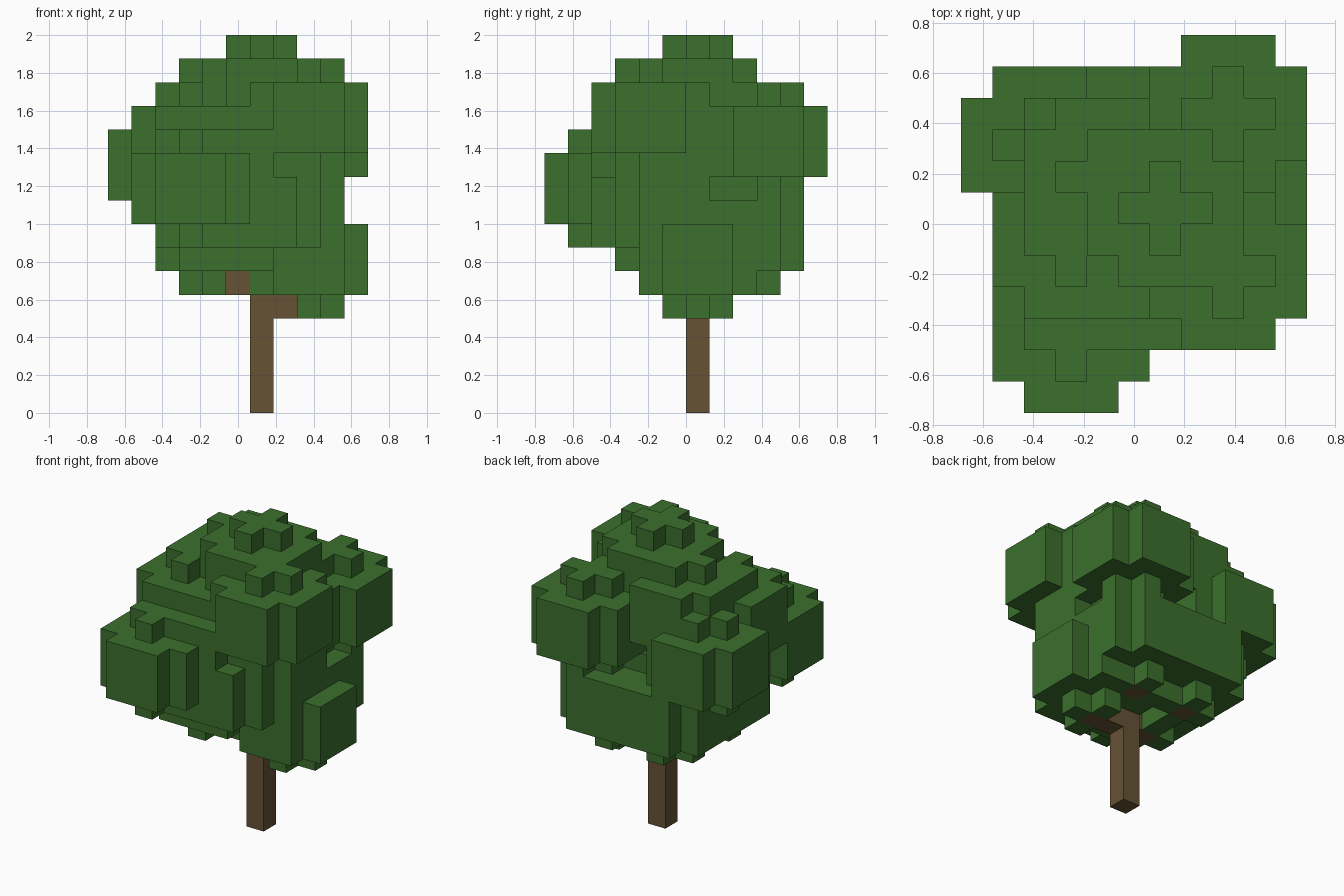
import bpy
import bmesh
from mathutils import Vector

cube = bpy.data.objects.get("Cube")
if cube:
    bpy.data.objects.remove(cube, do_unlink=True)

CELL = 0.125
ORIGIN = Vector((-0.6875, -0.75, 0))


def make_material(name, rgb):
    mat = bpy.data.materials.new(name)
    mat.use_nodes = True
    color = (*rgb, 1)
    mat.diffuse_color = color
    mat.node_tree.nodes["Principled BSDF"].inputs["Base Color"].default_value = color
    return mat


def leaf_cluster(cx, cy, base):
    """Five layers: a small plus, three wide discs without corners, a plus."""
    cells = set()
    for layer in range(5):
        size = 2 if layer in (0, 4) else 3
        for dx in range(-2, 3):
            for dy in range(-2, 3):
                if (abs(dx) + 0.5) ** 2 + (abs(dy) + 0.5) ** 2 <= size ** 2:
                    cells.add((cx + dx, cy + dy, base + layer))
    return cells


def build_blocks(name, cells, solid, mat):
    """Outer faces of the cells, merged into large flat faces."""
    bm = bmesh.new()
    for cell in cells:
        for axis in range(3):
            for side in (0, 1):
                near = list(cell)
                near[axis] += 2 * side - 1
                if tuple(near) in solid:
                    continue
                u, v = (axis + 1) % 3, (axis + 2) % 3
                corners = []
                for a, b in ((0, 0), (1, 0), (1, 1), (0, 1)):
                    p = Vector(cell)
                    p[axis] += side
                    p[u] += a
                    p[v] += b
                    corners.append(bm.verts.new(ORIGIN + p * CELL))
                bm.faces.new(corners if side else corners[::-1])
    bmesh.ops.remove_doubles(bm, verts=bm.verts[:], dist=0.001)
    bmesh.ops.dissolve_limit(bm, angle_limit=0.01, verts=bm.verts[:], edges=bm.edges[:])
    mesh = bpy.data.meshes.new(name)
    bm.to_mesh(mesh)
    bm.free()
    mesh.materials.append(mat)
    obj = bpy.data.objects.new(name, mesh)
    bpy.context.collection.objects.link(obj)
    return obj


# Trunk with short branches reaching the low clusters
trunk = {(6, 6, k) for k in range(14)}
trunk |= {(7, 6, 4), (8, 6, 4)}
trunk |= {(5, 5, 5), (4, 5, 5), (4, 8, 5), (7, 8, 5)}

# Leaf clusters: column, row and lowest layer
clusters = [
    (6, 6, 11),  # crown
    (4, 7, 10), (8, 4, 10),  # upper
    (8, 9, 9), (3, 5, 9),
    (2, 8, 8), (5, 4, 8),  # middle
    (3, 2, 7), (7, 5, 7),
    (6, 4, 6),  # lower
    (4, 8, 5), (4, 5, 5), (7, 8, 5),
    (8, 6, 4),
]
leaves = set()
for cluster in clusters:
    leaves |= leaf_cluster(*cluster)
leaves -= trunk
solid = leaves | trunk

build_blocks("trunk", trunk, solid, make_material("bark_brown", (0.133, 0.084, 0.036)))
build_blocks("foliage", leaves, solid, make_material("leaf_green", (0.044, 0.162, 0.026)))
